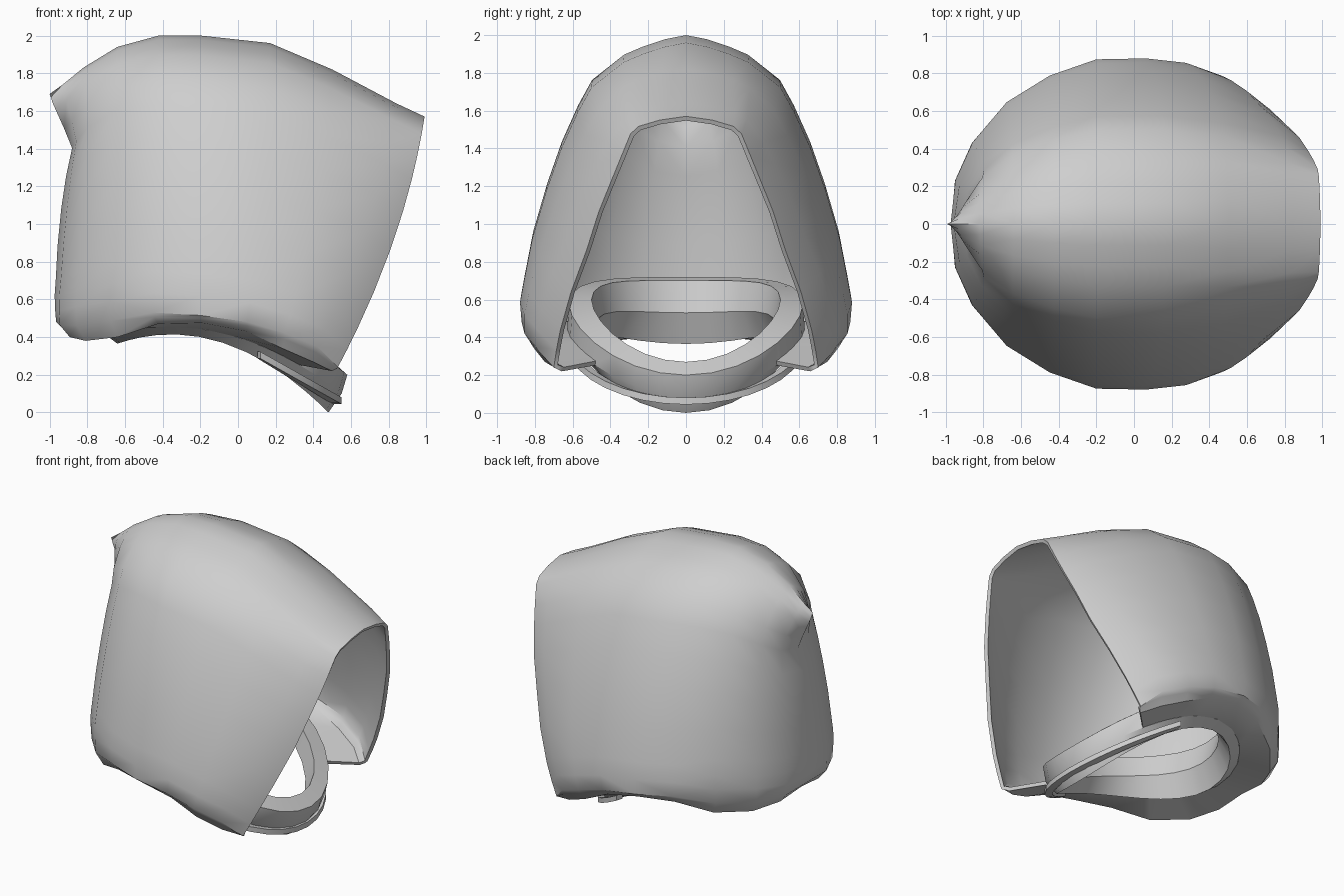
import bpy, bmesh, math
from mathutils import Vector

if "Cube" in bpy.data.objects:
    bpy.data.objects.remove(bpy.data.objects["Cube"])

grey = bpy.data.materials.new("cloth_grey")
grey.diffuse_color = (0.62, 0.62, 0.62, 1)
grey.use_nodes = True
grey.node_tree.nodes["Principled BSDF"].inputs["Base Color"].default_value = grey.diffuse_color


def make_object(name, bm, angle=35, thickness=0):
    bmesh.ops.remove_doubles(bm, verts=bm.verts, dist=0.0005)
    bmesh.ops.recalc_face_normals(bm, faces=bm.faces)
    top = max(bm.faces, key=lambda f: f.calc_center_median().z)
    if top.normal.z < 0:
        bmesh.ops.reverse_faces(bm, faces=bm.faces)
    mesh = bpy.data.meshes.new(name)
    bm.to_mesh(mesh)
    bm.free()
    mesh.materials.append(grey)
    obj = bpy.data.objects.new(name, mesh)
    bpy.context.collection.objects.link(obj)
    bpy.ops.object.select_all(action='DESELECT')
    obj.select_set(True)
    bpy.context.view_layer.objects.active = obj
    if thickness:
        mod = obj.modifiers.new("thickness", 'SOLIDIFY')
        mod.thickness = thickness
        mod.offset = -1
        bpy.ops.object.modifier_apply(modifier=mod.name)
    bpy.ops.object.shade_smooth_by_angle(angle=math.radians(angle))
    return obj


def add_grid(bm, rows, closed_u=False, closed_v=False):
    grid = [[bm.verts.new(p) for p in row] for row in rows]
    nu, nv = len(grid), len(grid[0])
    for i in range(nu if closed_u else nu - 1):
        for j in range(nv if closed_v else nv - 1):
            k, m = (i + 1) % nu, (j + 1) % nv
            bm.faces.new((grid[i][j], grid[i][m], grid[k][m], grid[k][j]))
    return grid


# Slanted neck ring: each loop is x front, x back, half width, z front, z side, z back
COLLAR = [(.48, -.64, .56, .00, .37, .365),
          (.55, -.70, .63, .10, .42, .41),
          (.58, -.68, .62, .20, .58, .72),
          (.50, -.61, .50, .27, .60, .70),
          (.43, -.57, .48, .12, .46, .53)]


def ring_point(loop, a):
    xf, xb, ry, zf, zs, zb = loop
    c = math.cos(a)
    return Vector(((xf + xb) / 2 + (xf - xb) / 2 * c, ry * math.sin(a),
                   zs + (zf - zb) / 2 * c + ((zf + zb) / 2 - zs) * c * c))


# Hood stations, front to back: hem x, y, z, crest x, z, hem roll depth
STATIONS = [(.53, .70, .24, .99, 1.57, .02),
            (.42, .795, .35, .84, 1.64, .08),
            (.25, .855, .42, .50, 1.82, .08),
            (.05, .87, .48, .17, 1.96, .05),
            (-.20, .865, .515, -.20, 2.0, .04),
            (-.45, .78, .53, -.42, 2.0, .06),
            (-.68, .64, .59, -.64, 1.94, .19),
            (-.86, .43, .56, -.82, 1.83, .18),
            (-.95, .23, .54, -.93, 1.74, .14),
            (-.97, 0, .54, -1.0, 1.69, .11)]
# Arch profile: height fraction, mid width, front width, back hollow
PROFILE = [(1, 0, 0, 0), (.985, .13, .20, .007), (.96, .26, .36, .015),
           (.93, .38, .42, .03), (.84, .575, .49, .075), (.75, .66, .56, .115),
           (.62, .76, .66, .08), (.47, .85, .75, .05), (.30, .935, .87, .025),
           (.15, .985, .95, .01), (.07, 1.01, .98, 0), (0, 1, 1, 0)]
HOLLOW = {7: .25, 8: .65, 9: 1}

columns = []
for s, (xk, yk, zk, xc, zc, drop) in enumerate(STATIONS):
    w = max(0, 1 - s / 3)
    col = []
    for u, fm, ff, hollow in PROFILE:
        x = xk + (xc - xk) * u * (1.55 - .55 * u) + hollow * HOLLOW.get(s, 0)
        col.append(Vector((x, yk * (fm * (1 - w) + ff * w), zk + (zc - zk) * u)))
    # rolled hem, then the underside running in to the neck ring
    if s > 5:
        col.append(Vector((xk * .995, yk * .99, zk - drop * .55)))
    else:
        col.append(Vector((xk * .99, yk * .975, zk - drop * .4)))
    col.append(Vector((xk * .94, yk * .94, zk - drop)))
    a = math.atan2(yk, xk + .06)
    col.append(ring_point(COLLAR[1], a))
    columns.append(col)

# Hood shell, both halves
bm = bmesh.new()
for side in (1, -1):
    add_grid(bm, [[(p.x, side * p.y, p.z) for p in col] for col in columns])
make_object("hood_shell", bm, 40, 0.025)

# Neck ring
bm = bmesh.new()
N = 28
add_grid(bm, [[ring_point(loop, 2 * math.pi * i / N) for i in range(N)]
              for loop in COLLAR], True, True)
make_object("neck_ring", bm, 35)

# Thin cord around the front of the neck ring
bm = bmesh.new()
rows = []
for i in range(15):
    a = math.radians(-73 + 146 * i / 14)
    out = Vector((math.cos(a), math.sin(a), 0))
    x = -.06 + .59 * math.cos(a)
    centre = Vector((x, .62 * math.sin(a), .30 - (x - .12) * .58))
    rows.append([centre + out * dx + Vector((0, 0, dz))
                 for dx, dz in ((-.03, -.018), (.02, -.018), (.02, .018), (-.03, .018))])
grid = add_grid(bm, rows, False, True)
bm.faces.new(grid[0])
bm.faces.new(grid[-1])
make_object("neck_cord", bm, 30)
